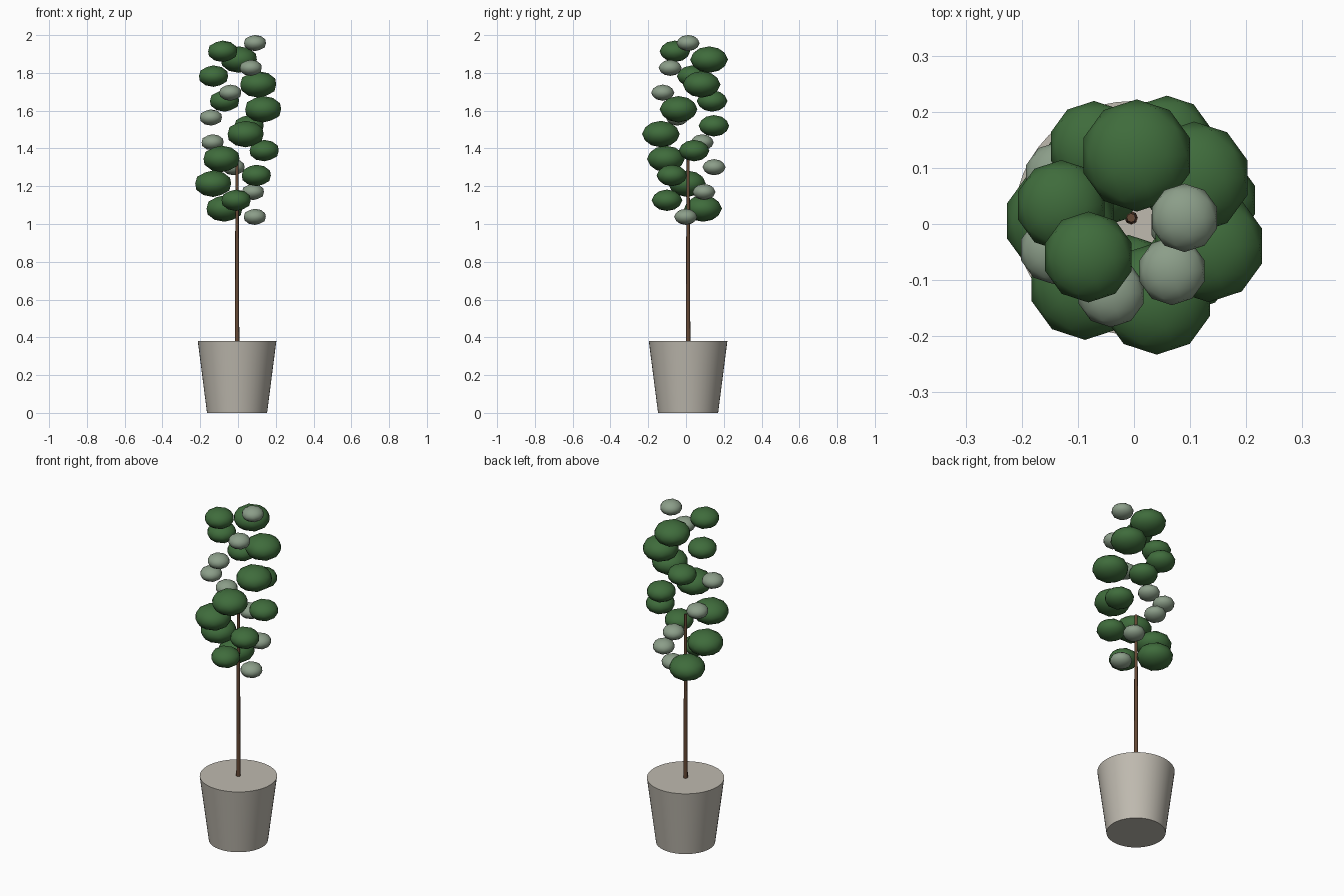
import bpy
import math

if "Cube" in bpy.data.objects:
    bpy.data.objects.remove(bpy.data.objects["Cube"], do_unlink=True)

CX, CY = -0.005, 0.011  # axis of pot and trunk


def material(name, rgb):
    m = bpy.data.materials.new(name)
    m.use_nodes = True
    m.diffuse_color = (*rgb, 1)
    m.node_tree.nodes["Principled BSDF"].inputs["Base Color"].default_value = (*rgb, 1)
    return m


stone = material("warm_grey_stone", (0.52, 0.49, 0.43))
bark = material("brown_bark", (0.13, 0.065, 0.035))
green = material("deep_green", (0.05, 0.15, 0.045))
sage = material("pale_sage", (0.26, 0.34, 0.25))


def finish(name, mat, angle):
    ob = bpy.context.object
    ob.name = name
    ob.data.materials.append(mat)
    bpy.ops.object.shade_smooth_by_angle(angle=math.radians(angle))
    return ob


def tapered(name, mat, sides, r1, r2, z1, z2):
    bpy.ops.mesh.primitive_cone_add(vertices=sides, radius1=r1, radius2=r2,
                                    depth=z2 - z1, location=(CX, CY, (z1 + z2) / 2))
    return finish(name, mat, 50)


# Pot and trunk
tapered("pot", stone, 48, 0.159, 0.208, 0, 0.38)
tapered("trunk", bark, 8, 0.012, 0.008, 0.36, 1.35)

# Foliage clumps on a golden-angle spiral, cycling through three sizes
KINDS = [("small_clump", sage, 0.061), ("large_clump", green, 0.1), ("medium_clump", green, 0.081)]
COUNT = 22
for i in range(COUNT):
    t = i / (COUNT - 1)
    name, mat, radius = KINDS[i % 3]
    angle = math.radians(137.5 * i - 7.5)
    reach = 0.095 + 0.056 * math.sin(math.pi * t)
    bpy.ops.mesh.primitive_ico_sphere_add(
        subdivisions=2, radius=radius,
        location=(CX + reach * math.cos(angle), CY + reach * math.sin(angle), 1.038 + 0.92 * t))
    bpy.context.object.scale.z = 0.7
    finish(f"{name}_{i + 1}", mat, 40)
